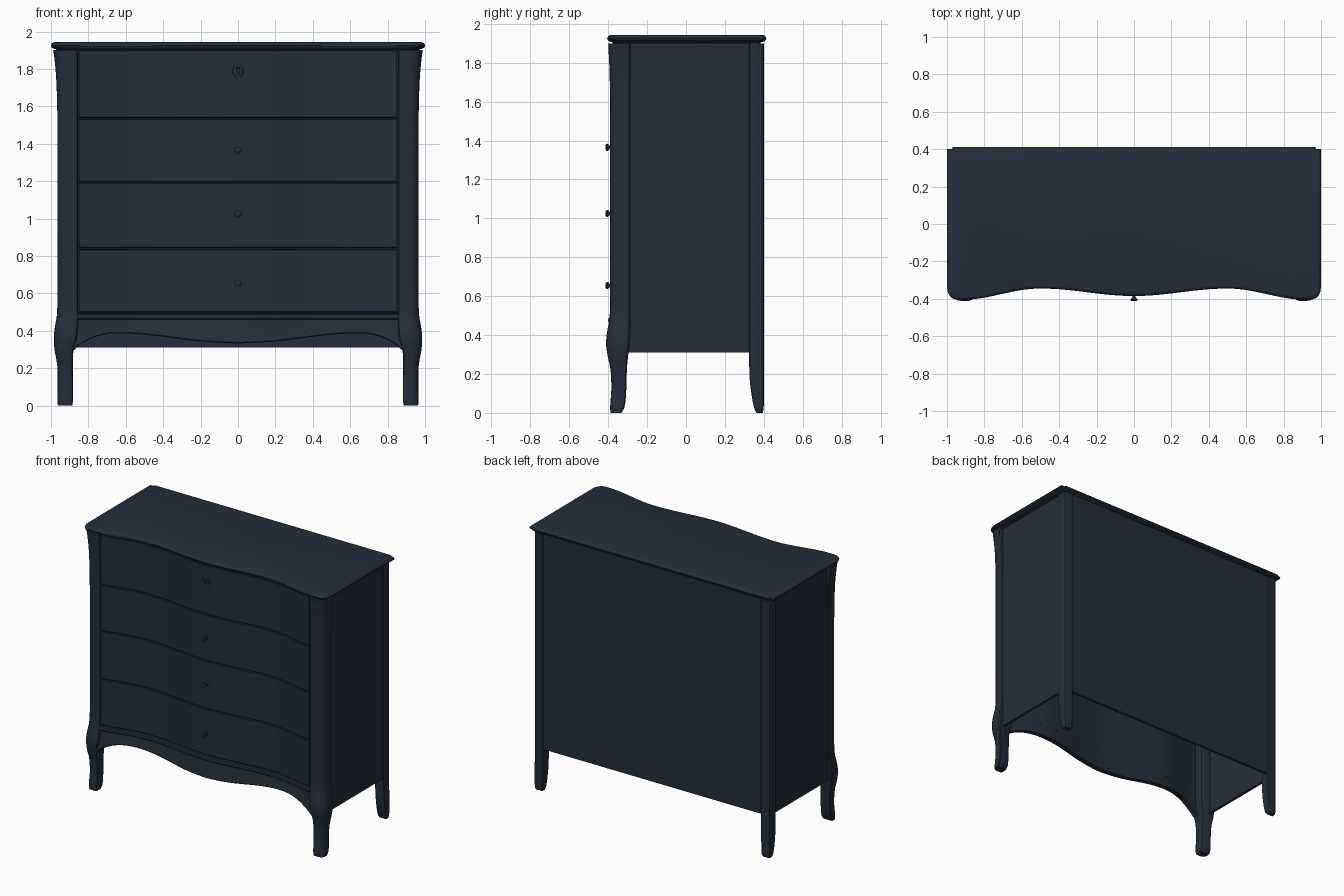
import bpy, bmesh, math

if "Cube" in bpy.data.objects:
    bpy.data.objects.remove(bpy.data.objects["Cube"])

mat = bpy.data.materials.new("dark navy paint")
mat.diffuse_color = (0.017, 0.027, 0.045, 1)
mat.use_nodes = True
mat.node_tree.nodes["Principled BSDF"].inputs["Base Color"].default_value = mat.diffuse_color


def finish(name, bm):
    bmesh.ops.recalc_face_normals(bm, faces=bm.faces)
    for f in bm.faces:
        f.smooth = True
    for e in bm.edges:
        if len(e.link_faces) == 2 and e.calc_face_angle(0) > math.radians(35):
            e.smooth = False
    me = bpy.data.meshes.new(name)
    bm.to_mesh(me)
    bm.free()
    me.materials.append(mat)
    ob = bpy.data.objects.new(name, me)
    bpy.context.collection.objects.link(ob)
    return ob


def loft(name, rings):
    """Closed rings of 3D points joined by quads and capped."""
    bm = bmesh.new()
    vs = [[bm.verts.new(p) for p in r] for r in rings]
    n = len(rings[0])
    for a, b in zip(vs, vs[1:]):
        for i in range(n):
            j = (i + 1) % n
            bm.faces.new((a[i], a[j], b[j], b[i]))
    bm.faces.new(vs[0])
    bm.faces.new(vs[-1])
    return finish(name, bm)


def box(name, x0, x1, y0, y1, z0, z1):
    q = [(x0, y0), (x1, y0), (x1, y1), (x0, y1)]
    return loft(name, [[(x, y, z) for x, y in q] for z in (z0, z1)])


def hermite(keys, steps=4):
    """Smooth in-between rows through keys whose first value is z."""
    def slope(i, k):
        a, b = keys[max(i - 1, 0)], keys[min(i + 1, len(keys) - 1)]
        return (b[k] - a[k]) / (b[0] - a[0])
    out = []
    for i in range(len(keys) - 1):
        p, q = keys[i], keys[i + 1]
        h = q[0] - p[0]
        for s in range(steps):
            t = s / steps
            row = [p[0] + h * t]
            for k in range(1, len(p)):
                row.append((2*t**3 - 3*t*t + 1) * p[k] + (t**3 - 2*t*t + t) * h * slope(i, k)
                           + (3*t*t - 2*t**3) * q[k] + (t**3 - t*t) * h * slope(i + 1, k))
            out.append(row)
    return out + [list(keys[-1])]


def serp(x):
    """Serpentine front line seen from above."""
    x = abs(x)
    if x < 0.5:
        return -0.365 - 0.02 * math.cos(math.pi * x / 0.5)
    t = min(1, (x - 0.5) / 0.42)
    return -0.345 - 0.06 * (0.5 - 0.5 * math.cos(math.pi * t))


def sweep(name, half, section, n=64):
    """Sweep (offset, z) section along the serpentine line."""
    rings = []
    for i in range(n + 1):
        x = -half + 2 * half * i / n
        rings.append([(x, serp(x) + o, z) for o, z in section(x)])
    return loft(name, rings)


# Top slab with moulded edge
right = [(0.96, -0.402), (0.975, -0.395), (0.987, -0.382), (0.996, -0.362), (1.0, -0.335),
         (1.0, 0.4), (0.972, 0.402), (0.97, 0.413)]
line = [(i * 0.0235, serp(i * 0.0235)) for i in range(-40, 41)]
outline = line + right + [(-x, y) for x, y in reversed(right)]
edge = [(1.898, 0.03), (1.905, 0.028), (1.909, 0.012), (1.916, 0.003), (1.926, 0),
        (1.935, 0.004), (1.941, 0.011), (1.943, 0.02)]
loft("top_slab", [[(x * (1 - o), y * (1 - o / 0.41), z) for x, y in outline] for z, o in edge])

# Four drawer fronts
for i, (a, b) in enumerate([(0.499, 0.837), (0.843, 1.192), (1.198, 1.533), (1.539, 1.9)]):
    c = 0.004
    sec = [(0.015 + c, a), (0.04, a), (0.04, b), (0.015 + c, b), (0.015, b - c), (0.015, a + c)]
    sweep("drawer_front_%d" % (i + 1), 0.85, lambda x: sec)

# Backing behind the drawer gaps
sweep("drawer_backing", 0.862, lambda x: [(0.03, 0.465), (0.05, 0.465), (0.05, 1.9), (0.03, 1.9)])

# Moulding bead under the drawers
sweep("base_moulding", 0.862, lambda x: [(0.05, 0.46), (0.012, 0.46), (0.004, 0.466), (0.001, 0.476),
                                         (0.004, 0.486), (0.012, 0.492), (0.05, 0.492)])

# Shaped apron
apron_keys = hermite([(0, 0.332), (0.2, 0.343), (0.47, 0.376), (0.66, 0.386),
                      (0.76, 0.368), (0.84, 0.328), (0.885, 0.29)], 6)


def apron_z(x):
    x = abs(x)
    for (a, za), (b, zb) in zip(apron_keys, apron_keys[1:]):
        if x <= b:
            return za + (zb - za) * (x - a) / (b - a)
    return apron_keys[-1][1]


def apron_section(x):
    z = apron_z(x)
    return [(0.05, 0.465), (0.016, 0.465), (0.014, 0.43), (0.004, z + 0.02),
            (0.002, z + 0.006), (0.008, z), (0.045, z)]


sweep("apron", 0.88, apron_section, 80)

# Front posts with cabriole feet: z, inner x, outer x, front y, back y
front_keys = [(0, .886, .963, -.388, -.332), (0.03, .882, .966, -.390, -.316),
              (0.12, .882, .962, -.384, -.307), (0.22, .882, .967, -.388, -.304),
              (0.30, .879, .981, -.404, -.297), (0.36, .862, .985, -.411, -.290),
              (0.42, .856, .979, -.405, -.287), (0.48, .855, .969, -.394, -.285),
              (0.58, .855, .965, -.390, -.285), (1.0, .855, .965, -.390, -.285),
              (1.55, .855, .966, -.390, -.285), (1.75, .855, .972, -.393, -.285),
              (1.86, .855, .982, -.398, -.285), (1.9, .855, .988, -.400, -.285)]
front_shape = [(0, .12), (.05, .04), (.18, 0), (.5, 0), (.68, .03), (.83, .12), (.94, .26),
               (.99, .42), (1, .58), (1, .93), (.94, 1), (.12, 1), (.03, .96), (0, .88)]
# Back legs
back_keys = [(0, .9, .958, .362, .394), (0.02, .895, .963, .352, .399), (0.08, .892, .965, .339, .4),
             (0.18, .89, .965, .327, .4), (0.3, .89, .965, .325, .4), (1.9, .89, .965, .325, .4)]
back_shape = [(0, .1), (.1, 0), (.88, 0), (.97, .04), (1, .12), (1, .8), (.94, .94), (.8, 1),
              (.1, 1), (0, .9)]
for s, side in ((-1, "left"), (1, "right")):
    for name, keys, shape in (("front_leg_", front_keys, front_shape), ("back_leg_", back_keys, back_shape)):
        loft(name + side, [[(s * (a + (b - a) * u), c + (d - c) * v, z) for u, v in shape]
                           for z, a, b, c, d in hermite(keys)])
    # Side panel
    box("side_panel_" + side, s * 0.935, s * 0.955, -0.3, 0.335, 0.31, 1.9)

# Back panel
box("back_panel", -0.9, 0.9, 0.372, 0.392, 0.31, 1.9)


def turned(name, z, profile, sx=1, sz=1, n=24):
    """Round part turned about the y axis: profile of (radius, y)."""
    return loft(name, [[(sx * r * math.cos(2 * math.pi * i / n), y, z + sz * r * math.sin(2 * math.pi * i / n))
                        for i in range(n)] for r, y in profile])


# Drawer knobs
for i, z in enumerate((0.655, 1.025, 1.365)):
    turned("knob_%d" % (i + 1), z, [(0.014, -0.368), (0.013, -0.374), (0.007, -0.379), (0.007, -0.392),
                                    (0.014, -0.398), (0.019, -0.404), (0.018, -0.409), (0.011, -0.413)])

# Keyhole plate on the top drawer, with a sunken oval
turned("keyhole_plate", 1.79, [(0.03, -0.366), (0.03, -0.371), (0.027, -0.374), (0.02, -0.375)], 1, 1.15)
turned("keyhole_rim", 1.79, [(0.024, -0.373), (0.023, -0.378), (0.019, -0.379), (0.016, -0.376), (0.015, -0.3755)],
       0.5, 1)
